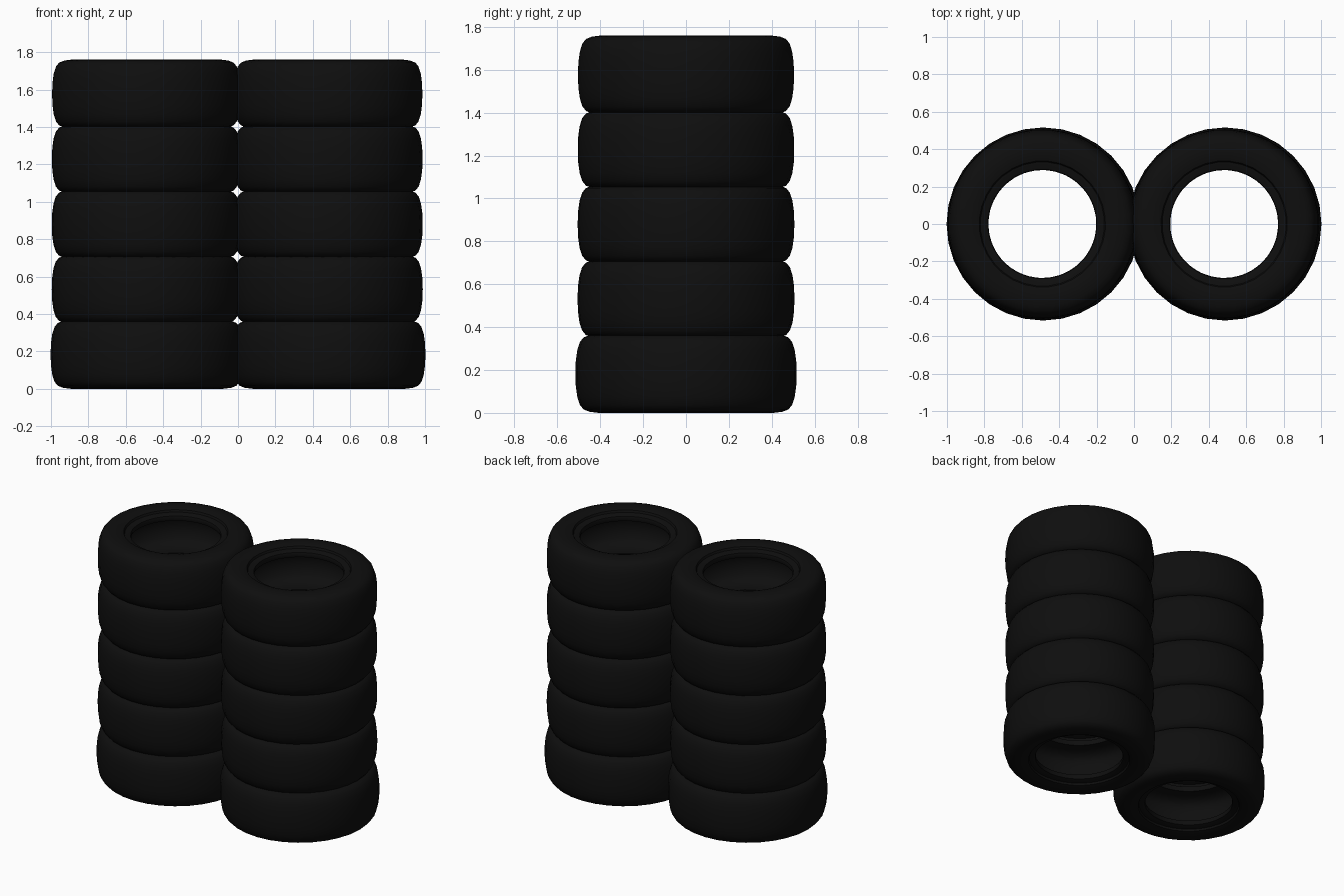
import bpy, bmesh, math

if "Cube" in bpy.data.objects:
    bpy.data.objects.remove(bpy.data.objects["Cube"])

rubber = bpy.data.materials.new("black rubber")
rubber.diffuse_color = (0.0045, 0.0045, 0.0045, 1)
rubber.use_nodes = True
rubber.node_tree.nodes["Principled BSDF"].inputs["Base Color"].default_value = rubber.diffuse_color

# Upper half of the hollow tyre section: (radius, height above mid plane)
upper = [(0.506, 0.0), (0.504, 0.06), (0.497, 0.11), (0.485, 0.147), (0.468, 0.168),
         (0.44, 0.179), (0.40, 0.184), (0.365, 0.182), (0.338, 0.174), (0.332, 0.160),
         (0.310, 0.156), (0.293, 0.150), (0.289, 0.135), (0.296, 0.115),
         (0.34, 0.115), (0.40, 0.105), (0.435, 0.07), (0.445, 0.0)]
# Mirror it into a closed loop
section = upper + [(r, -z) for r, z in reversed(upper[1:-1])]
SIDES = 32


def tyre(name, x, z, size, turn):
    """Revolve the section about a vertical axis."""
    bm = bmesh.new()
    rings = []
    for i in range(SIDES):
        a = 2 * math.pi * i / SIDES + turn
        rings.append([bm.verts.new((r * size * math.cos(a), r * size * math.sin(a), h))
                      for r, h in section])
    n = len(section)
    for i in range(SIDES):
        a, b = rings[i], rings[(i + 1) % SIDES]
        for j in range(n):
            k = (j + 1) % n
            bm.faces.new((a[j], b[j], b[k], a[k]))
    bmesh.ops.recalc_face_normals(bm, faces=bm.faces)
    mesh = bpy.data.meshes.new(name)
    bm.to_mesh(mesh)
    bm.free()
    mesh.materials.append(rubber)
    ob = bpy.data.objects.new(name, mesh)
    ob.location = (x, 0, z)
    bpy.context.collection.objects.link(ob)
    bpy.ops.object.select_all(action='DESELECT')
    ob.select_set(True)
    bpy.context.view_layer.objects.active = ob
    bpy.ops.object.shade_smooth_by_angle(angle=math.radians(40))


# Two stacks of five; the bottom tyres are slightly wider
for side, cx in (("left", -0.49), ("right", 0.482)):
    for i in range(5):
        size = 1.02 if i == 0 else 1.0
        x = cx + (0.004 if i == 0 else 0)
        tyre(f"{side}_tyre_{i + 1}", x, 0.184 + i * 0.348, size, i * 0.37)
